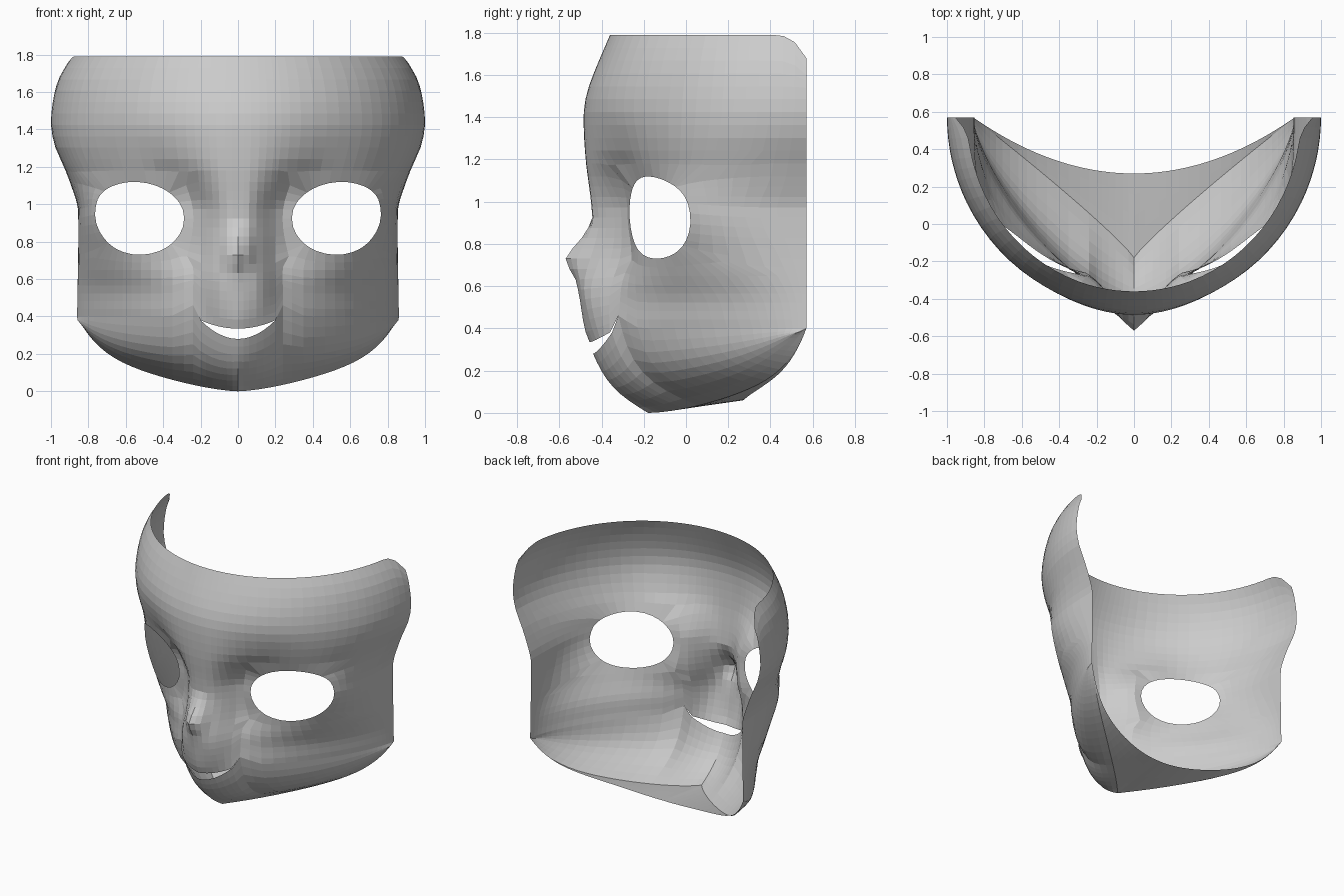
import bpy, bmesh, math

cube = bpy.data.objects.get("Cube")
if cube:
    bpy.data.objects.remove(cube, do_unlink=True)

BACK = 0.57


def curve(points, t):
    """Smooth interpolation through (t, value) pairs in rising order."""
    t = min(max(t, points[0][0]), points[-1][0])
    n = len(points)

    def slope(i):
        a, b = points[max(i - 1, 0)], points[min(i + 1, n - 1)]
        return (b[1] - a[1]) / (b[0] - a[0])

    for i in range(n - 1):
        (t0, v0), (t1, v1) = points[i], points[i + 1]
        if t <= t1:
            h = t1 - t0
            s = (t - t0) / h
            return (v0 * (1 + 2 * s) * (1 - s) ** 2 + slope(i) * h * s * (1 - s) ** 2
                    + v1 * s * s * (3 - 2 * s) + slope(i + 1) * h * s * s * (s - 1))


def smooth(t):
    t = min(max(t, 0), 1)
    return t * t * (3 - 2 * t)


# Profiles over height: half width, face front, squareness, middle ridge, nose tip
WIDTH = [(0.4, 0.86), (0.97, 0.855), (1.05, 0.875), (1.2, 0.93), (1.3, 0.975),
         (1.43, 1.0), (1.6, 0.98), (1.7, 0.945), (1.79, 0.89)]
FRONT = [(0.33, -0.45), (0.4, -0.445), (0.56, -0.385), (0.73, -0.29), (0.95, -0.28),
         (1.12, -0.295), (1.2, -0.345), (1.3, -0.405), (1.4, -0.455), (1.5, -0.465),
         (1.6, -0.44), (1.79, -0.36)]
SQUARE = [(0.4, 1.4), (0.56, 1.6), (0.73, 2.2), (0.95, 2.95), (1.12, 2.5), (1.4, 2.0),
          (1.79, 2.0)]
MIDDLE = [(0.33, -0.455), (0.4, -0.48), (0.55, -0.5), (0.73, -0.485), (0.88, -0.445),
          (1.0, -0.45), (1.2, -0.475), (1.4, -0.485), (1.5, -0.473), (1.6, -0.44),
          (1.79, -0.36)]
NOSE = [(0.52, 0.0), (0.63, 0.025), (0.73, 0.085), (0.81, 0.045), (0.92, 0.0)]


def base(q, z):
    w, p, f = (curve(c, z) for c in (WIDTH, SQUARE, FRONT))
    return q * w, BACK - (BACK - f) * max(0, 1 - q ** p) ** (1 / p)


def face_point(q, z):
    x, y = base(q, z)
    ridge = curve(MIDDLE, z) - curve(FRONT, z)
    reach = 0.26 + 0.27 * smooth((z - 0.95) / 0.35)
    inner = 0.1 - 0.06 * smooth((z - 0.5) / 0.3)
    y += ridge * smooth((reach - x) / (reach - inner))
    y -= curve(NOSE, z) * max(0, 1 - x / 0.1)
    return x, y, z


# Eye opening: square ring of the grid pulled to an oval with a raised outer corner
EYE_Q, EYE_RQ, EYE_Z, EYE_RZ = 0.616, 0.279, 0.925, 0.195


def eye_warp(q, z):
    a, b = (q - EYE_Q) / EYE_RQ, (z - EYE_Z) / EYE_RZ
    m = max(abs(a), abs(b))
    if m < 0.99 or m > 1.35:
        return q, z
    fade = (1.35 - m) / 0.35
    k = 1 + (m / math.hypot(a, b) - 1) * fade
    a, b = a * k, b * k
    b += 0.1 * max(0, a) * max(0, 1 - b * b) * fade
    return EYE_Q + a * EYE_RQ, EYE_Z + b * EYE_RZ


# Mouth edges; both meet outside the corner
CORNER = 0.24


def mouth_z(q, lower):
    x = q * 0.86
    if x >= CORNER - 0.001:
        return 0.4 + 0.06 * math.exp(-((x - CORNER) / 0.07) ** 2)
    s = x / 0.2
    if s > 1.01:
        return 0.46
    return 0.28 + 0.1 * s * s if lower else 0.335 + 0.045 * s * s


def steps(a, b, n):
    return [a + (b - a) * i / n for i in range(n)]


# Columns from the middle to the back edge
cols = [x / 0.86 for x in (0, 0.03, 0.06, 0.1, 0.135, 0.17, 0.2, CORNER)]
q_in, q_out = EYE_Q - EYE_RQ, EYE_Q + EYE_RQ
eye_c0 = len(cols)
cols += [math.sin(p) for p in steps(math.asin(q_in), math.asin(q_out), 10)]
eye_c1 = len(cols)
cols += [math.sin(p) for p in steps(math.asin(q_out), math.pi / 2, 8)] + [1.0]

# Upper rows from the top edge down to the mouth
top, bottom = EYE_Z + EYE_RZ, EYE_Z - EYE_RZ
rows = steps(1.79, top, 11)
eye_r0 = len(rows)
rows += steps(top, bottom, 8)
eye_r1 = len(rows)


def upper_z(q, z):
    y = base(q, z)[1]
    cut = 0.11 * max(0, (y - 0.4) / 0.17) ** 3
    return z - cut * smooth((z - 1.5) / 0.29)


upper = []
for z in rows:
    upper.append([face_point(*eye_warp(q, upper_z(q, z))) for q in cols])
for k in steps(0, 1, 8) + [1]:
    upper.append([face_point(*eye_warp(q, bottom + (mouth_z(q, False) - bottom) * k))
                  for q in cols])


# Jaw: from lower lip to the chin crease, then the floor to the back edge
def lip(q):
    z = mouth_z(q, True)
    x, y = base(q, z)
    if x < CORNER - 0.001:
        return x, y + 0.01 * (1 - x / CORNER), z
    return face_point(q, z)


def crease(q):
    return 0.86 * q, -0.18 + 0.75 * q ** 0.9, 0.235 * q ** 1.5 + 0.165 * q ** 8


def floor_edge(q):
    return 0.86 * q, 0.27 + 0.3 * q * q, crease(q)[2] + 0.06 * (1 - q)


def blend(a, b, k):
    return [u + (v - u) * k for u, v in zip(a, b)]


jaw = []
for k in steps(0, 1, 8) + [1]:
    line = []
    for q in cols:
        x, y, z = blend(lip(q), crease(q), k)
        bulge = math.sin(math.pi * k) * (0.035 + 0.2 * q * (1 - q))
        fold = max(0, lip(q)[2] - 0.4) * k * (1 - k)
        line.append((x, y - bulge, z - bulge * 0.5 - fold))
    jaw.append(line)
# Keep the back corner of the jaw closed against the floor
for line in jaw:
    line[-1] = crease(1.0)
floor = [[blend(crease(q), floor_edge(q), k) for q in cols] for k in steps(0, 1, 4) + [1]]

bm = bmesh.new()


def add_grid(grid, hole=lambda r, c: False):
    verts = [[bm.verts.new(p) for p in line] for line in grid]
    for r in range(len(grid) - 1):
        for c in range(len(cols) - 1):
            if not hole(r, c):
                bm.faces.new((verts[r][c], verts[r + 1][c],
                              verts[r + 1][c + 1], verts[r][c + 1]))


add_grid(upper, lambda r, c: eye_r0 <= r < eye_r1 and eye_c0 <= c < eye_c1)
add_grid(jaw)
add_grid(floor)
bmesh.ops.remove_doubles(bm, verts=bm.verts, dist=0.0008)
bmesh.ops.delete(bm, geom=[v for v in bm.verts if not v.link_faces], context='VERTS')

mesh = bpy.data.meshes.new("mask_shell")
bm.to_mesh(mesh)
bm.free()
mask = bpy.data.objects.new("mask_shell", mesh)
bpy.context.collection.objects.link(mask)
mirror = mask.modifiers.new("mirror", 'MIRROR')
mirror.use_clip = True

# Plain grey
grey = bpy.data.materials.new("plain_grey")
grey.use_nodes = True
grey.diffuse_color = (0.6, 0.6, 0.6, 1)
grey.node_tree.nodes["Principled BSDF"].inputs["Base Color"].default_value = (0.6, 0.6, 0.6, 1)
mesh.materials.append(grey)
